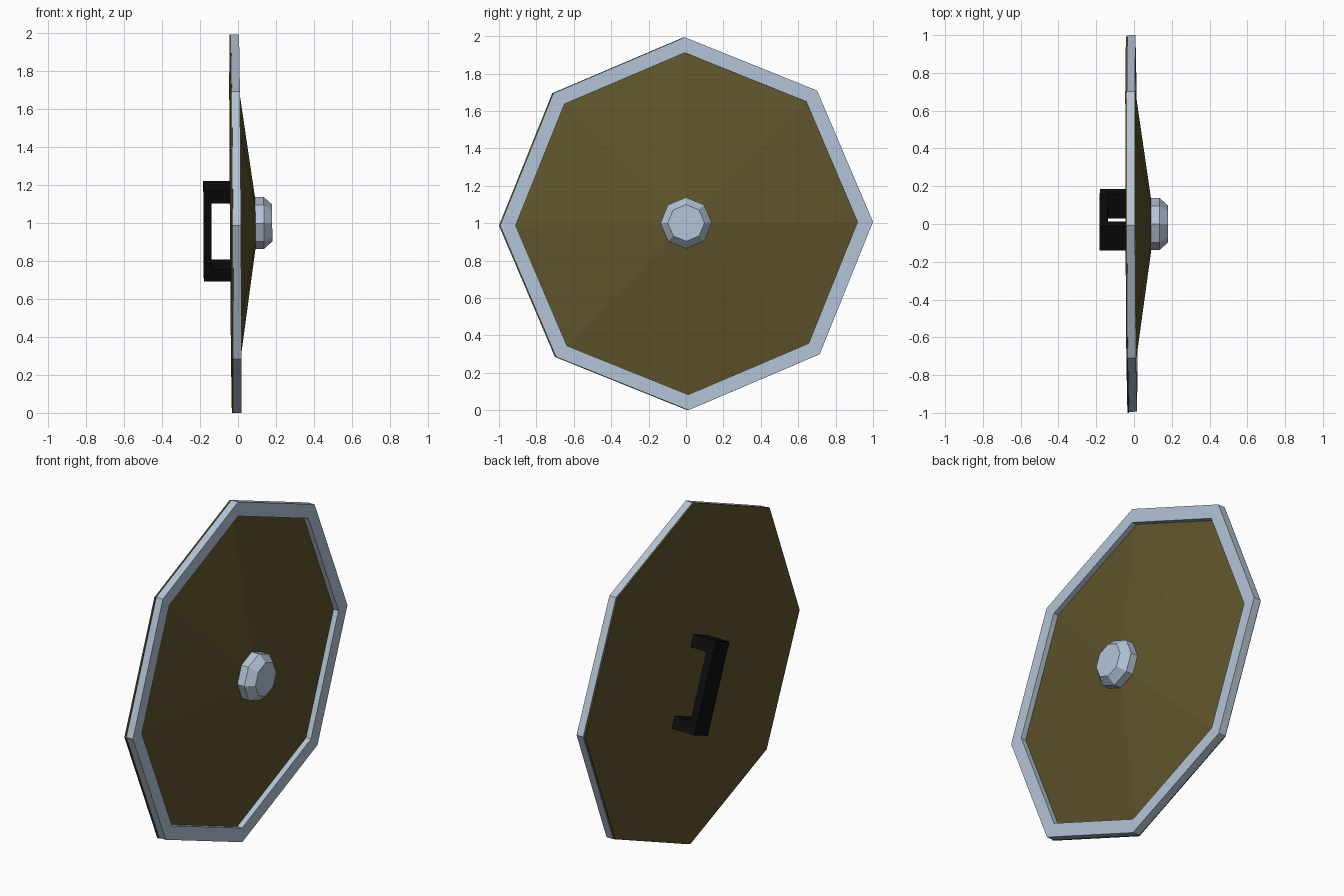
import bpy, bmesh
from math import pi, sin, cos, radians
from mathutils import Matrix, Vector, Euler

if "Cube" in bpy.data.objects:
    bpy.data.objects.remove(bpy.data.objects["Cube"])

# whole shield leans very slightly
POSE = Matrix.Translation((0, 0, 0.997)) @ Euler((0.01, -0.0065, 0.004)).to_matrix().to_4x4()


def material(name, rgb):
    m = bpy.data.materials.new(name)
    m.diffuse_color = (*rgb, 1)
    m.use_nodes = True
    m.node_tree.nodes["Principled BSDF"].inputs["Base Color"].default_value = m.diffuse_color
    return m


STEEL = material("steel", (0.45, 0.55, 0.67))
WOOD = material("wood", (0.115, 0.09, 0.025))
BLACK = material("black_leather", (0.004, 0.004, 0.004))


def finish(name, bm, mat, offset=(0, 0, 0)):
    bmesh.ops.remove_doubles(bm, verts=bm.verts, dist=1e-5)
    bmesh.ops.recalc_face_normals(bm, faces=bm.faces)
    bm.transform(POSE @ Matrix.Translation(offset))
    me = bpy.data.meshes.new(name)
    bm.to_mesh(me)
    bm.free()
    me.materials.append(mat)
    ob = bpy.data.objects.new(name, me)
    bpy.context.collection.objects.link(ob)
    return ob


def turned(name, profile, mat, offset=(0, 0, 0), sides=8):
    """Turn a closed (x, radius) profile around the x axis."""
    bm = bmesh.new()
    rings = []
    for x, r in profile:
        if r == 0:
            rings.append([bm.verts.new((x, 0, 0))] * sides)
        else:
            rings.append([bm.verts.new((x, r * sin(2 * pi * i / sides), r * cos(2 * pi * i / sides)))
                          for i in range(sides)])
    for k in range(len(rings)):
        a, b = rings[k], rings[(k + 1) % len(rings)]
        for i in range(sides):
            j = (i + 1) % sides
            corners = list(dict.fromkeys((a[i], a[j], b[j], b[i])))
            if len(corners) > 2:
                bm.faces.new(corners)
    return finish(name, bm, mat, offset)


# shallow cone board with a flat back
turned("board", [(-0.039, 0), (-0.039, 0.997), (-0.031, 0.997), (0.11, 0)], WOOD, (0, -0.003, 0))
# octagonal metal band around the edge
turned("rim", [(-0.031, 0.997), (0.012, 0.997), (0.012, 0.914), (-0.031, 0.914)], STEEL, (0, 0.003, 0))
# chamfered boss in the middle
turned("boss", [(0.07, 0), (0.07, 0.137), (0.136, 0.137), (0.18, 0.098), (0.18, 0)], STEEL, (0, 0, 0.003))

# C-shaped grip on the back, turned by half an octagon side
L, P, W = 0.258, 0.07, 0.138
outline = [(-0.035, L), (-0.182, L), (-0.182, -L), (-0.035, -L),
           (-0.035, -L + P), (-0.14, -L + P), (-0.14, L - P), (-0.035, L - P)]
bm = bmesh.new()
face = bm.faces.new([bm.verts.new((x, -W / 2, z)) for x, z in outline])
ext = bmesh.ops.extrude_face_region(bm, geom=[face])["geom"]
bmesh.ops.translate(bm, vec=(0, W, 0), verts=[v for v in ext if isinstance(v, bmesh.types.BMVert)])
bm.transform(Matrix.Rotation(radians(22.5 - 0.6), 4, 'X'))
finish("grip", bm, BLACK, (0, 0.022, -0.04))
